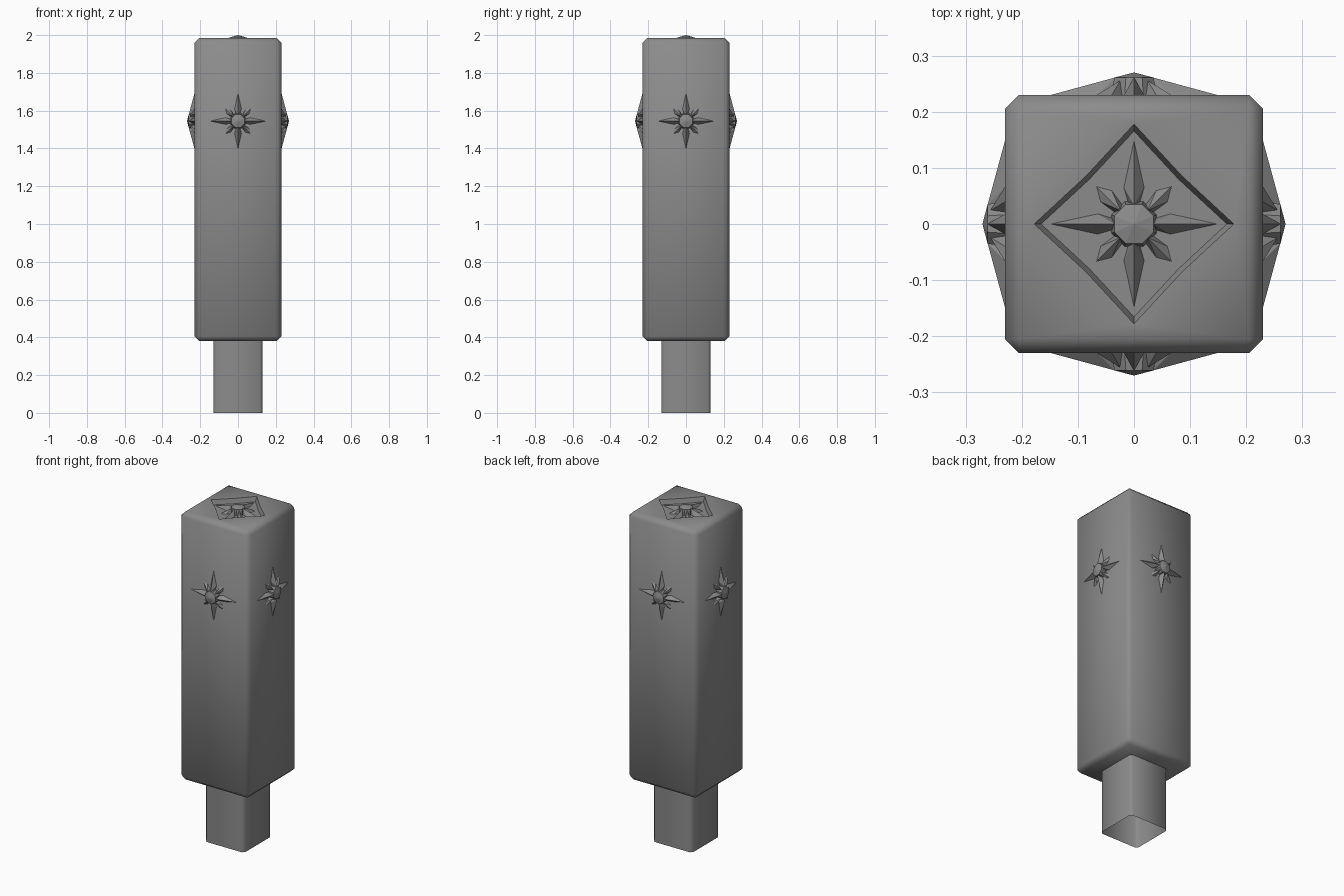
import bpy, bmesh, math
from mathutils import Matrix, Vector

cube = bpy.data.objects.get("Cube")
if cube:
    bpy.data.objects.remove(cube, do_unlink=True)

GREY = (0.26, 0.26, 0.26, 1)
stone = bpy.data.materials.new("grey_stone")
stone.use_nodes = True
stone.diffuse_color = GREY
stone.node_tree.nodes["Principled BSDF"].inputs["Base Color"].default_value = GREY


def make_object(name, bm):
    bmesh.ops.recalc_face_normals(bm, faces=bm.faces)
    mesh = bpy.data.meshes.new(name)
    bm.to_mesh(mesh)
    bm.free()
    mesh.materials.append(stone)
    obj = bpy.data.objects.new(name, mesh)
    bpy.context.collection.objects.link(obj)
    return obj


def activate(obj):
    bpy.ops.object.select_all(action='DESELECT')
    obj.select_set(True)
    bpy.context.view_layer.objects.active = obj


def smooth(obj, degrees):
    activate(obj)
    bpy.ops.object.shade_smooth_by_angle(angle=math.radians(degrees))


def box(half, z0, z1):
    bm = bmesh.new()
    size = Matrix.Diagonal((2 * half, 2 * half, z1 - z0, 1))
    bmesh.ops.create_cube(bm, size=1, matrix=Matrix.Translation((0, 0, (z0 + z1) / 2)) @ size)
    return bm


def loft(bm, rings):
    """Bridge successive closed rings of points; returns the vertex rings."""
    rings = [[bm.verts.new(p) for p in ring] for ring in rings]
    for a, b in zip(rings, rings[1:]):
        for i in range(len(a)):
            j = (i + 1) % len(a)
            bm.faces.new((a[i], a[j], b[j], b[i]))
    return rings


# Main block with chamfered edges
TOP, BOTTOM, HALF, FLOOR = 1.985, 0.38, 0.23, 1.957
bm = box(HALF, BOTTOM, TOP)
bmesh.ops.bevel(bm, geom=bm.edges[:], offset=0.025, segments=1, affect='EDGES')
block = make_object("block", bm)


# Diamond recess in the top, with slightly concave sides and sloping walls
def diamond(scale, z):
    radii = (0.178, 0.121)
    return [(scale * radii[i % 2] * math.cos(i * math.pi / 4),
             scale * radii[i % 2] * math.sin(i * math.pi / 4), z) for i in range(8)]


bm = bmesh.new()
rings = loft(bm, [diamond(0.93, FLOOR), diamond(1.0, TOP), diamond(1.0, TOP + 0.1)])
bm.faces.new(rings[0])
bm.faces.new(rings[-1])
cutter = make_object("recess_cutter", bm)
cutter.hide_render = True
cut = block.modifiers.new("recess", 'BOOLEAN')
cut.operation = 'DIFFERENCE'
cut.solver = 'EXACT'
cut.object = cutter
activate(block)
bpy.ops.object.modifier_apply(modifier=cut.name)
bpy.data.objects.remove(cutter, do_unlink=True)
smooth(block, 50)

# Stem below the block, open underneath
bm = box(0.13, 0, BOTTOM + 0.01)
upright = [e for e in bm.edges if abs(e.verts[0].co.z - e.verts[1].co.z) > 0.1]
bmesh.ops.bevel(bm, geom=upright, offset=0.014, segments=1, affect='EDGES')
caps = [f for f in bm.faces if abs(f.normal.z) > 0.9]
bmesh.ops.delete(bm, geom=caps, context='FACES')
smooth(make_object("stem", bm), 50)


# Eight-pointed star: ridged rays around a faceted hub, lying in the xy plane
def add_ray(bm, angle, tip, wide_at, half_width, height):
    turn = Matrix.Rotation(angle, 3, 'Z')
    outline = [(0.03, -0.008), (wide_at, -half_width), (tip, 0),
               (wide_at, half_width), (0.03, 0.008)]
    base = [bm.verts.new(turn @ Vector((x, y, 0))) for x, y in outline]
    ridge = bm.verts.new(turn @ Vector((0.034, 0, height)))
    for i in range(5):
        bm.faces.new((base[i], base[(i + 1) % 5], ridge))


def star(name, matrix):
    bm = bmesh.new()
    for i in range(4):
        add_ray(bm, i * math.pi / 2, 0.148, 0.065, 0.018, 0.031)
        add_ray(bm, (i + 0.5) * math.pi / 2, 0.094, 0.07, 0.014, 0.026)

    def octagon(radius, z):
        return [(radius * math.cos((i + 0.5) * math.pi / 4),
                 radius * math.sin((i + 0.5) * math.pi / 4), z) for i in range(8)]
    rim = loft(bm, [octagon(0.043, 0), octagon(0.038, 0.031)])[-1]
    apex = bm.verts.new((0, 0, 0.04))
    for i in range(8):
        bm.faces.new((rim[i], rim[(i + 1) % 8], apex))
    obj = make_object(name, bm)
    obj.data.transform(matrix)


star("top_star", Matrix.Translation((0, 0, FLOOR)) @ Matrix.Diagonal((1, 1, 1.075, 1)))
stand_up = Matrix.Translation((0, -HALF, 1.545)) @ Matrix.Rotation(math.pi / 2, 4, 'X')
for i, side in enumerate(("front", "left", "back", "right")):
    star(side + "_star", Matrix.Rotation(i * math.pi / 2, 4, 'Z') @ stand_up)
